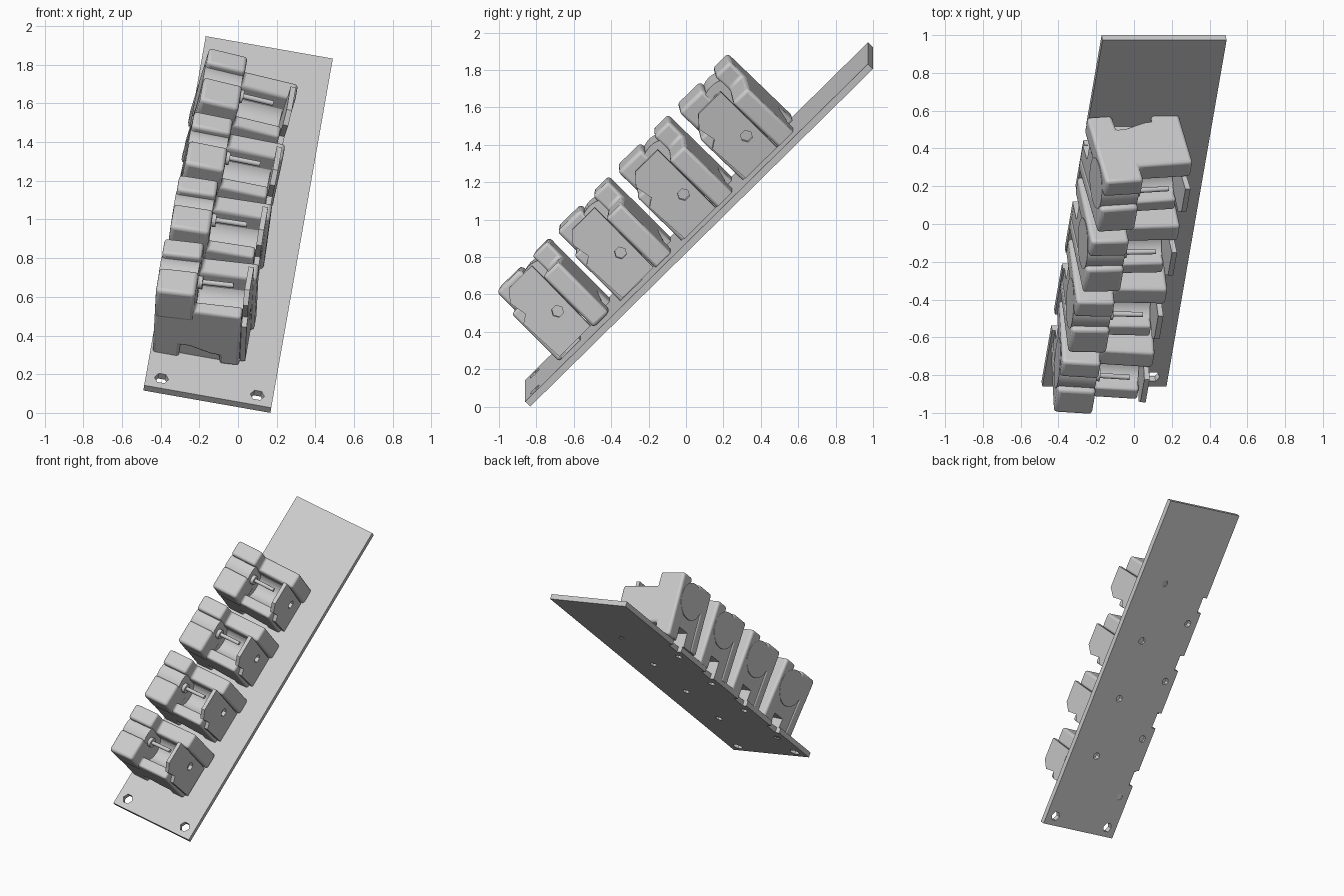
import bpy, bmesh, math
from mathutils import Matrix, Vector

if "Cube" in bpy.data.objects:
    bpy.data.objects.remove(bpy.data.objects["Cube"])

# Plate frame: local x = width, y = length, z = outward normal
FRAME = (Matrix.Translation((-0.485, -0.86, 0.1425))
         @ Matrix.Rotation(math.radians(10), 4, 'Y')
         @ Matrix.Rotation(math.radians(45), 4, 'X'))
W, L, T = 0.667, 2.592, 0.038
PITCH = 0.4625


def add_prism(bm, pts, axis, lo, hi):
    """Extrude a 2D profile along an axis (X: pts are y,z / Y: x,z / Z: x,y)."""
    def place(p, d):
        return {'X': (d, p[0], p[1]), 'Y': (p[0], d, p[1]), 'Z': (p[0], p[1], d)}[axis]
    verts = [bm.verts.new(place(p, lo)) for p in pts]
    face = bm.faces.new(verts)
    res = bmesh.ops.extrude_face_region(bm, geom=[face])
    new = [g for g in res['geom'] if isinstance(g, bmesh.types.BMVert)]
    shift = Vector(place((0, 0), hi - lo))
    bmesh.ops.translate(bm, verts=new, vec=shift)


def make(name, prisms, matrix, bevel=0, smooth=False):
    bm = bmesh.new()
    for p in prisms:
        add_prism(bm, *p)
    bmesh.ops.recalc_face_normals(bm, faces=bm.faces)
    me = bpy.data.meshes.new(name)
    bm.to_mesh(me)
    bm.free()
    ob = bpy.data.objects.new(name, me)
    bpy.context.collection.objects.link(ob)
    ob.matrix_world = matrix
    if bevel:
        m = ob.modifiers.new("round", 'BEVEL')
        m.width, m.segments, m.limit_method = bevel, 3, 'ANGLE'
        m.angle_limit = math.radians(50)
    if smooth or bevel:
        bpy.ops.object.select_all(action='DESELECT')
        ob.select_set(True)
        bpy.context.view_layer.objects.active = ob
        bpy.ops.object.shade_smooth_by_angle(angle=math.radians(35))
    return ob


def ring(x, y, r, n):
    return [(x + r * math.cos(2 * math.pi * i / n), y + r * math.sin(2 * math.pi * i / n))
            for i in range(n)]


def rect(x0, x1, y0, y1):
    return [(x0, y0), (x1, y0), (x1, y1), (x0, y1)]


def cut(ob, cutter):
    cutter.hide_render = True
    cutter.display_type = 'WIRE'
    m = ob.modifiers.new("cut", 'BOOLEAN')
    m.operation, m.object = 'DIFFERENCE', cutter


# Mounting plate with corner holes, module screw holes and edge notches
plate = make("mounting_plate", [(rect(0, W, 0, L), 'Z', -T, 0)], FRAME)
holes = [(ring(x, 0.073, 0.037, 6), 'Z', -0.1, 0.06) for x in (0.082, 0.585)]
for i in range(4):
    s = i * PITCH
    holes += [(ring(0.08, 0.322 + s, 0.027, 8), 'Z', -0.1, 0.06),
              (ring(0.43, 0.583 + s, 0.027, 8), 'Z', -0.1, 0.06),
              (rect(-0.05, 0.035, 0.42 + s, 0.54 + s), 'Z', -0.1, 0.06)]
cut(plate, make("plate_cutter", holes, FRAME))

B = -0.017  # modules sink slightly into the plate


def wall_profile(right, low, high):
    """L-shaped wall, tall on the left, with a curved cable opening below."""
    return [(0, B), (0.135, B), (0.14, 0.085), (0.19, 0.083), (0.25, 0.062),
            (0.3, 0.045), (0.345, 0.04), (0.35, B), (right, B), (right, low),
            (0.205, low), (0.205, high), (0, high)]


# Trough section of the body
trough = [(0.43 - 0.105 * math.cos(math.pi * k / 16), 0.32 - 0.105 * math.sin(math.pi * k / 16))
          for k in range(17)]
body_profile = ([(0.28, B), (0.42, B), (0.42, 0.09), (0.53, 0.09), (0.53, B), (0.56, B), (0.56, 0.32)]
                + trough[::-1] + [(0.28, 0.32)])
panel_profile = [(0.28, 0.0), (0.515, 0.0), (0.52, 0.45), (0.35, 0.45),
                 (0.295, 0.39), (0.312, 0.29), (0.268, 0.26)]

for i, roll in enumerate((-5, -1.7, 1.7, 5)):
    n = str(i + 1)
    pivot = Vector((0.24, 0, 0.15))
    M = (FRAME @ Matrix.Translation((0, i * PITCH, 0)) @ Matrix.Translation(pivot)
         @ Matrix.Rotation(math.radians(roll), 4, 'Y') @ Matrix.Translation(-pivot))
    # Housing
    make("body_" + n, [(body_profile, 'X', 0.005, 0.448)], M, smooth=True)
    make("front_wall_" + n, [(wall_profile(0.45, 0.34, 0.45), 'Y', 0.255, 0.335)], M, 0.015)
    make("rear_wall_" + n, [(wall_profile(0.497, 0.367, 0.475), 'Y', 0.522, 0.638)], M, 0.018)
    make("front_block_" + n, [(rect(0, 0.205, 0.25, 0.425), 'Z', 0.27, 0.472)], M, 0.02)
    # Round sensor body, bushing and shaft
    make("sensor_body_" + n, [(ring(0.47, 0.315, 0.135, 40), 'X', -0.002, 0.2)], M, smooth=True)
    make("bushing_" + n, [(ring(0.45, 0.365, 0.035, 20), 'X', 0.19, 0.225)], M, smooth=True)
    make("shaft_" + n, [(ring(0.45, 0.37, 0.014, 12), 'X', 0.2, 0.385)], M, smooth=True)
    # Side panel with hexagonal hole
    panel = make("side_panel_" + n, [(panel_profile, 'X', 0.452, 0.48)], M)
    cut(panel, make("hex_cutter_" + n, [(ring(0.445, 0.18, 0.033, 6), 'X', 0.43, 0.5)], M))
